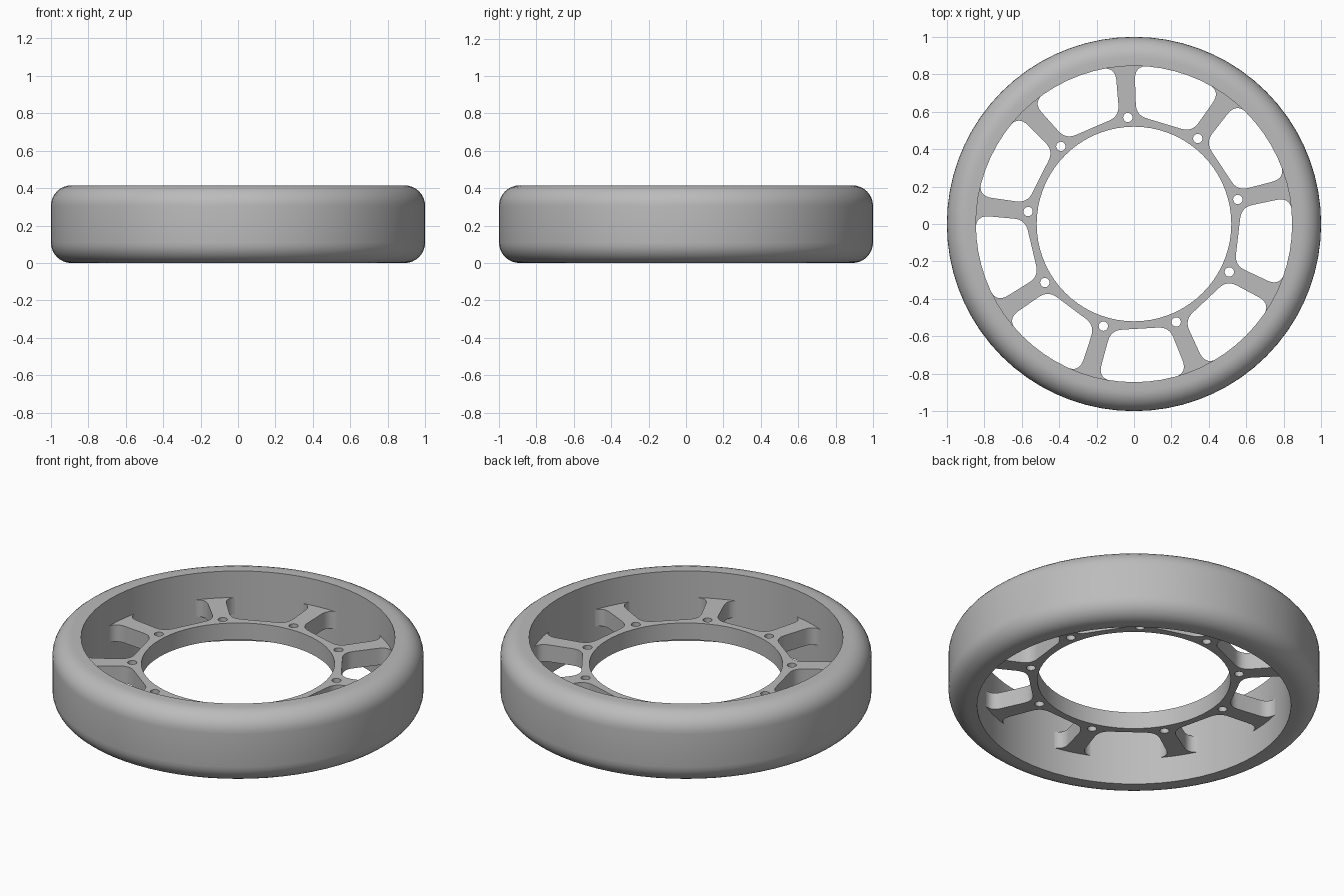
import bpy, bmesh, math
from mathutils import Vector, Matrix

cube = bpy.data.objects.get("Cube")
if cube:
    bpy.data.objects.remove(cube, do_unlink=True)

HEIGHT, RIM_INNER, FILLET = 0.415, 0.845, 0.11
SPOKES, FIRST_ANGLE = 9, math.radians(93.3)
STEP = 2 * math.pi / SPOKES

grey = bpy.data.materials.new("plain grey")
grey.use_nodes = True
COLOUR = (0.5, 0.5, 0.5, 1)
grey.diffuse_color = COLOUR
grey.node_tree.nodes["Principled BSDF"].inputs["Base Color"].default_value = COLOUR


def polar(r, a):
    return Vector((r * math.cos(a), r * math.sin(a)))


def circle(r, count, centre=Vector((0, 0))):
    return [centre + polar(r, 2 * math.pi * i / count) for i in range(count)]


def smooth(obj):
    bpy.ops.object.select_all(action='DESELECT')
    obj.select_set(True)
    bpy.context.view_layer.objects.active = obj
    bpy.ops.object.shade_smooth_by_angle(angle=math.radians(35))


# Rim: rounded section spun round the axis
def make_rim():
    arc = [polar(FILLET, math.pi / 2 * i / 8) for i in range(9)]
    upper = [(1 - FILLET + p.x, HEIGHT - FILLET + p.y) for p in arc]
    lower = [(x, HEIGHT - z) for x, z in reversed(upper)]
    section = [(RIM_INNER, 0)] + lower + upper + [(RIM_INNER, HEIGHT)]
    bm = bmesh.new()
    verts = [bm.verts.new((x, 0, z)) for x, z in section]
    edges = [bm.edges.new((v, verts[i - 1])) for i, v in enumerate(verts)]
    bmesh.ops.spin(bm, geom=verts + edges, cent=(0, 0, 0), axis=(0, 0, 1),
                   angle=2 * math.pi, steps=72, use_merge=True)
    bmesh.ops.remove_doubles(bm, verts=bm.verts, dist=0.0001)
    bmesh.ops.recalc_face_normals(bm, faces=bm.faces)
    mesh = bpy.data.meshes.new("rim")
    bm.to_mesh(mesh)
    bm.free()
    rim = bpy.data.objects.new("rim", mesh)
    bpy.context.collection.objects.link(rim)
    mesh.materials.append(grey)
    smooth(rim)


# Rounded corner between two directions leaving a point
def corner(p, toward_a, toward_b, size):
    a = p + (toward_a - p).normalized() * size
    b = p + (toward_b - p).normalized() * size
    out = []
    for i in range(9):
        t = i / 8
        out.append(a * (1 - t) ** 2 + p * 1.2 * t * (1 - t) + p * 0.8 * t * (1 - t) + b * t ** 2)
    return out


# Opening between two spokes, drawn about the x axis
def pocket():
    half = STEP / 2
    outer_r, hub = RIM_INNER + 0.002, 0.56
    # one side of the opening runs beside a spoke
    inner_v = hub * math.tan(half) - 0.048
    low = Vector((hub, inner_v))
    top = polar(outer_r, half - 0.061)
    along_rim = polar(outer_r, half - 0.15)
    side = corner(low, Vector((hub, 0)), top, 0.06) + corner(top, low, along_rim, 0.075)
    end = math.atan2(side[-1].y, side[-1].x)
    rim_arc = [polar(outer_r, end * (1 - i / 5)) for i in range(1, 6)]
    left = side + rim_arc
    right = [Vector((p.x, -p.y)) for p in reversed(left[:-1])]
    return left + right


# Spoke plate: filled outline with centre, pocket and bolt holes
def make_plate():
    outlines = [circle(RIM_INNER + 0.03, 72), circle(0.52, 72)]
    for i in range(SPOKES):
        angle = FIRST_ANGLE + i * STEP
        turn = Matrix.Rotation(angle + STEP / 2, 2)
        outlines.append([turn @ p for p in pocket()])
        outlines.append(circle(0.025, 20, polar(0.57, angle)))
    curve = bpy.data.curves.new("spoke_plate", 'CURVE')
    curve.dimensions, curve.fill_mode, curve.extrude = '2D', 'BOTH', 0.05
    for points in outlines:
        spline = curve.splines.new('POLY')
        spline.points.add(len(points) - 1)
        for target, p in zip(spline.points, points):
            target.co = (p.x, p.y, 0, 1)
        spline.use_cyclic_u = True
    plate = bpy.data.objects.new("spoke_plate", curve)
    plate.location.z = HEIGHT / 2
    bpy.context.collection.objects.link(plate)
    curve.materials.append(grey)
    bpy.ops.object.select_all(action='DESELECT')
    plate.select_set(True)
    bpy.context.view_layer.objects.active = plate
    bpy.ops.object.convert(target='MESH')
    plate = bpy.context.view_layer.objects.active
    # weld caps to walls
    bm = bmesh.new()
    bm.from_mesh(plate.data)
    bmesh.ops.remove_doubles(bm, verts=bm.verts, dist=0.0001)
    bmesh.ops.recalc_face_normals(bm, faces=bm.faces)
    bm.to_mesh(plate.data)
    bm.free()
    smooth(plate)


make_rim()
make_plate()
